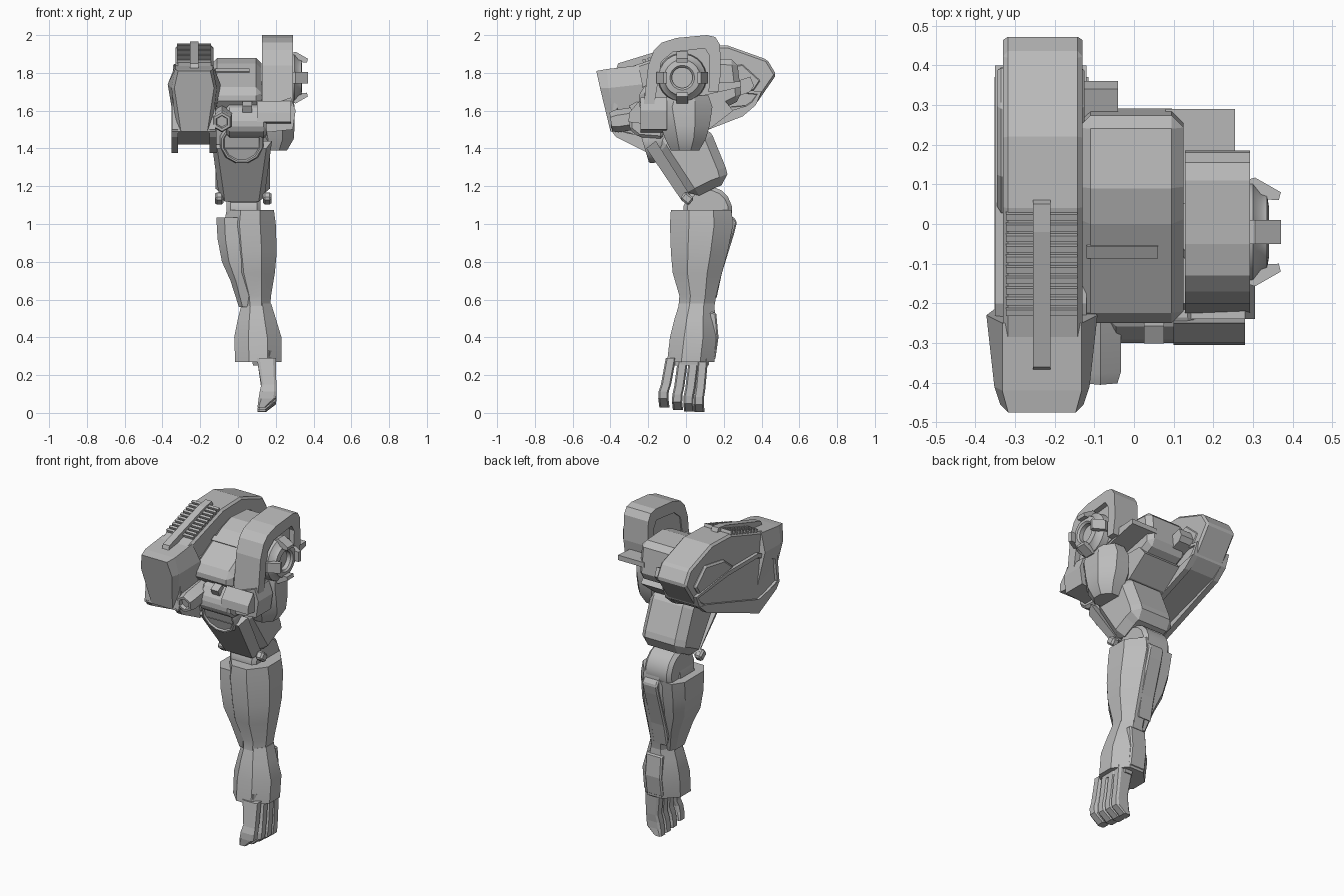
import bpy, bmesh, math
from mathutils import Vector, Matrix

default_cube = bpy.data.objects.get("Cube")
if default_cube:
    bpy.data.objects.remove(default_cube)

GREY = (.5, .5, .5, 1)
armour = bpy.data.materials.new("armour_grey")
armour.use_nodes = True
armour.diffuse_color = GREY
armour.node_tree.nodes["Principled BSDF"].inputs["Base Color"].default_value = GREY


def finish(name, bm, bevel=0, smooth=False):
    """Turn a bmesh into a named, coloured object."""
    bmesh.ops.recalc_face_normals(bm, faces=bm.faces[:])
    mesh = bpy.data.meshes.new(name)
    bm.to_mesh(mesh)
    bm.free()
    mesh.materials.append(armour)
    obj = bpy.data.objects.new(name, mesh)
    bpy.context.scene.collection.objects.link(obj)
    if bevel:
        modifier = obj.modifiers.new("chamfer", "BEVEL")
        modifier.width = bevel
        modifier.segments = 1
        modifier.limit_method = "ANGLE"
    if smooth:
        bpy.ops.object.select_all(action="DESELECT")
        bpy.context.view_layer.objects.active = obj
        obj.select_set(True)
        bpy.ops.object.shade_smooth_by_angle(angle=math.radians(smooth))
    return obj


def loft(name, rings, bevel=0, smooth=False, recess=0):
    """Skin a row of equal point rings, cap both ends and optionally sink the caps."""
    bm = bmesh.new()
    rows = [[bm.verts.new(point) for point in ring] for ring in rings]
    count = len(rows[0])
    for lower, upper in zip(rows, rows[1:]):
        for i in range(count):
            j = (i + 1) % count
            bm.faces.new((lower[i], lower[j], upper[j], upper[i]))
    caps = [bm.faces.new(rows[0]), bm.faces.new(rows[-1])]
    bmesh.ops.recalc_face_normals(bm, faces=bm.faces[:])
    if recess:
        for cap in caps:
            bmesh.ops.inset_region(bm, faces=[cap], thickness=recess, depth=0)
            bmesh.ops.inset_region(bm, faces=[cap], thickness=recess / 4, depth=-recess / 2)
    return finish(name, bm, bevel, smooth)


def side_prism(name, profile, left, right, bevel=0, recess=0):
    """Extrude a side (y, z) profile across x."""
    rings = [[(x, y, z) for y, z in profile] for x in (left, right)]
    return loft(name, rings, bevel, recess=recess)


def octagon(z, left, right, front, back, cut=.3):
    """Horizontal rectangle with cut corners."""
    dx, dy = (right - left) * cut, (back - front) * cut
    return [(left + dx, front, z), (right - dx, front, z), (right, front + dy, z),
            (right, back - dy, z), (right - dx, back, z), (left + dx, back, z),
            (left, back - dy, z), (left, front + dy, z)]


def turned(name, centre, axis, steps, sides):
    """Lathe (distance along axis, radius) steps about an axis."""
    spin = Vector(axis).to_track_quat("Z", "Y").to_matrix()
    rings = []
    for along, radius in steps:
        turns = [math.tau * (i + .5) / sides for i in range(sides)]
        rings.append([Vector(centre) + spin @ Vector(
            (radius * math.cos(a), radius * math.sin(a), along)) for a in turns])
    return loft(name, rings, smooth=35)


def box(name, centre, size, tilt=0, bevel=0):
    """Box tilted about x."""
    bm = bmesh.new()
    place = Matrix.Translation(centre) @ Matrix.Rotation(tilt, 4, "X")
    bmesh.ops.create_cube(bm, size=1, matrix=place @ Matrix.Diagonal((*size, 1)))
    return finish(name, bm, bevel)


# Shoulder pod: upper cowl, rimmed lower hull with a skid along each side
side_prism("pod_cowl", [(.36, 1.62), (.478, 1.79), (.43, 1.87), (.22, 1.945), (.04, 1.94),
           (-.24, 1.85), (-.43, 1.79), (-.38, 1.55)], -.33, -.13, bevel=.012)
side_prism("pod_hull", [(-.4, 1.49), (-.2, 1.42), (.3, 1.58), (.37, 1.63), (.4, 1.7),
           (.1, 1.74), (-.2, 1.74), (-.38, 1.66)], -.35, -.12, recess=.025)
skid = [(-.4, 1.5), (-.37, 1.46), (-.2, 1.375), (.3, 1.57), (.37, 1.63), (.3, 1.62), (-.2, 1.46)]
for x in (-.352, -.15):
    side_prism("pod_skid", skid, x, x + .035)
side_prism("pod_cheeks", [(.36, 1.7), (.4, 1.76), (.3, 1.85), (.12, 1.82), (.02, 1.74)],
           -.345, -.125, bevel=.01)

# Flared nose sleeve of the pod
POD_X = -.232


def nose_ring(widths, points):
    right = [(POD_X + w, y, z) for w, (y, z) in zip(widths, points)]
    return right + [(2 * POD_X - x, y, z) for x, y, z in reversed(right)]


loft("pod_nose", [
    nose_ring((.1, .14, .1), [(-.25, 1.84), (-.23, 1.74), (-.2, 1.5)]),
    nose_ring((.1, .12, .09), [(-.42, 1.82), (-.41, 1.72), (-.37, 1.48)]),
    nose_ring((.085, .105, .07), [(-.475, 1.81), (-.455, 1.72), (-.4, 1.49)])])

# Cooling ribs and spine on the sloping pod roof
RIBS = 10
for i in range(RIBS):
    t = i / (RIBS - 1)
    box("pod_rib", (POD_X, .02 - .24 * t, 1.94 - .08 * t), (.18, .016, .025), tilt=.33)
side_prism("pod_spine", [(.065, 1.93), (.05, 1.965), (-.02, 1.955), (-.36, 1.85),
           (-.375, 1.8), (-.3, 1.8)], POD_X - .022, POD_X + .022)

# Chest block between pod and shoulder, with a slit plate and a thin rear fin
side_prism("centre_block", [(-.25, 1.62), (-.25, 1.71), (0, 1.85), (.09, 1.88),
           (.27, 1.87), (.295, 1.66), (.1, 1.56)], -.14, .125, bevel=.03)
box("centre_slit", (-.03, -.07, 1.813), (.18, .035, .006), tilt=.51)
side_prism("rear_fin", [(.05, 1.67), (.29, 1.725), (.29, 1.755), (.05, 1.74)], .08, .255)
side_prism("rear_bracket", [(.1, 1.61), (.34, 1.7), (.36, 1.73), (.34, 1.78), (.1, 1.7)],
           -.14, -.04)
side_prism("under_block", [(-.24, 1.58), (-.2, 1.42), (.12, 1.5), (.25, 1.6), (.2, 1.66),
           (-.2, 1.66)], -.12, .13)

# Arched shoulder cap with a sunken web
inner = [(.12, 1.7), (.125, 1.89), (.1, 1.93), (-.07, 1.91), (-.13, 1.86), (-.17, 1.62)]
outer = [(-.225, 1.62), (-.2, 1.84), (-.17, 1.92), (-.13, 1.96), (-.05, 1.985), (.11, 2),
         (.155, 1.99), (.18, 1.95), (.185, 1.8), (.17, 1.7)]
side_prism("shoulder_arch", outer + inner, .128, .292)
side_prism("shoulder_web", inner, .135, .26)

# Round socket with four wedge clamps
SOCKET = Vector((.26, -.02, 1.775))
turned("socket", SOCKET, (1, 0, 0), [(0, .13), (.04, .125), (.06, .1), (.075, .095),
       (.08, .065), (.07, .055), (.045, .055)], 24)
wedge = [(.02, .13), (.045, .137), (.11, .1), (.105, .08), (.02, .085)]
for quarter in range(4):
    turn = Matrix.Rotation(quarter * math.pi / 2, 3, "X")
    loft("socket_clamp", [[SOCKET + turn @ Vector((x, w, r)) for x, r in wedge]
                          for w in (-.03, .03)])

# Collar below the socket, with a small wing at its front
loft("shoulder_collar", [octagon(1.39, .12, .26, -.08, .07), octagon(1.45, .1, .295, -.11, .105),
     octagon(1.52, .08, .3, -.135, .125), octagon(1.62, .09, .3, -.165, .14),
     octagon(1.68, .12, .29, -.13, .12)], smooth=30)
wing = [(.1, 1.58), (.14, 1.62), (.28, 1.67), (.305, 1.6), (.29, 1.5), (.1, 1.48)]
loft("front_wing", [[(x, y, z) for x, z in wing] for y in (-.24, -.1)])
side_prism("front_bridge", [(-.3, 1.5), (-.3, 1.56), (-.25, 1.63), (-.12, 1.63), (-.12, 1.45),
           (-.25, 1.46)], -.06, .15, bevel=.015)
side_prism("front_lip", [(-.305, 1.54), (-.3, 1.59), (-.25, 1.65), (-.22, 1.53)], .1, .28)
box("bridge_latch", (.05, -.27, 1.62), (.05, .05, .04), tilt=.5)
turned("front_bolt", (-.085, -.2, 1.57), (0, -1, -.15),
       [(0, .06), (.17, .06), (.2, .05), (.2, .035), (.18, .03)], 6)
turned("front_disc", (.02, -.15, 1.45), (0, -1, -.3),
       [(-.08, .12), (.06, .12), (.08, .11), (.08, .1), (.07, .095)], 12)

# Upper arm and its slanted front guard
side_prism("upper_arm", [(-.16, 1.42), (-.08, 1.52), (.1, 1.52), (.14, 1.47), (.21, 1.3),
           (.23, 1.22), (.15, 1.19), (.03, 1.13)], -.12, .17, bevel=.045)
loft("arm_guard", [[(.02 + side * w, y, z) for side, w, y, z in corners] for corners in (
    [(-1, .13, -.21, 1.4), (1, .13, -.21, 1.4), (1, .16, -.16, 1.44), (-1, .16, -.16, 1.44)],
    [(-1, .09, -.02, 1.12), (1, .09, -.02, 1.12), (1, .12, .03, 1.14), (-1, .12, .03, 1.14)])])
for x in (-.1, .155):
    box("guard_lug", (x, .005, 1.135), (.045, .05, .06), tilt=.9, bevel=.01)

# Elbow joint
turned("elbow", (-.06, .115, 1.07), (1, 0, 0), [(0, .11), (.02, .13), (.16, .13), (.18, .11)], 16)
box("elbow_link", (.03, .06, 1.13), (.14, .13, .14), tilt=.5)

# Forearm shell with an outer flank, waisted above a flared cuff
loft("forearm", [octagon(.56, .02, .17, -.04, .15), octagon(.62, .01, .175, -.035, .16),
     octagon(.74, -.04, .195, -.07, .19), octagon(.85, -.06, .205, -.08, .22),
     octagon(1, -.075, .2, -.085, .25), octagon(1.075, -.06, .19, -.08, .24)], smooth=25)
loft("forearm_flank", [octagon(.56, .005, .1, -.02, .12, .2), octagon(.7, -.04, .1, -.05, .16, .2),
     octagon(.8, -.085, .1, -.07, .19, .2), octagon(.92, -.108, .1, -.075, .22, .2),
     octagon(1.035, -.115, .1, -.07, .24, .2)], smooth=25)
loft("forearm_cuff", [octagon(.27, -.015, .23, -.1, .15), octagon(.4, -.02, .23, -.085, .165),
     octagon(.5, 0, .2, -.06, .155), octagon(.58, .02, .175, -.035, .15)], smooth=25)
side_prism("forearm_rear_plate", [(.15, 1.02), (.25, 1.04), (.27, 1.01), (.255, .95),
           (.19, .74), (.16, .6), (.13, .7)], .01, .11, bevel=.008)
side_prism("cuff_rear_plate", [(.1, .29), (.155, .28), (.172, .4), (.16, .53), (.1, .54)],
           .05, .16, bevel=.008)
loft("wrist", [octagon(.25, .08, .2, -.09, .12), octagon(.33, .06, .21, -.09, .13)])

# Four curled fingers, fanned along y
for top, tip, lift in ((-.08, -.12, .03), (-.015, -.047, .012), (.043, .013, .004), (.09, .068, 0)):
    rings = []
    for z, x, half, t in ((.29, .15, .05, 0), (.13, .163, .04, .65), (.085, .16, .045, .95),
                          (.045, .155, .046, 1), (.004, .125, .022, .85)):
        y = top + (tip - top) * t
        rings.append(octagon(z + lift * t, x - half, x + half, y - .027, y + .027, .15))
    loft("finger", rings)
